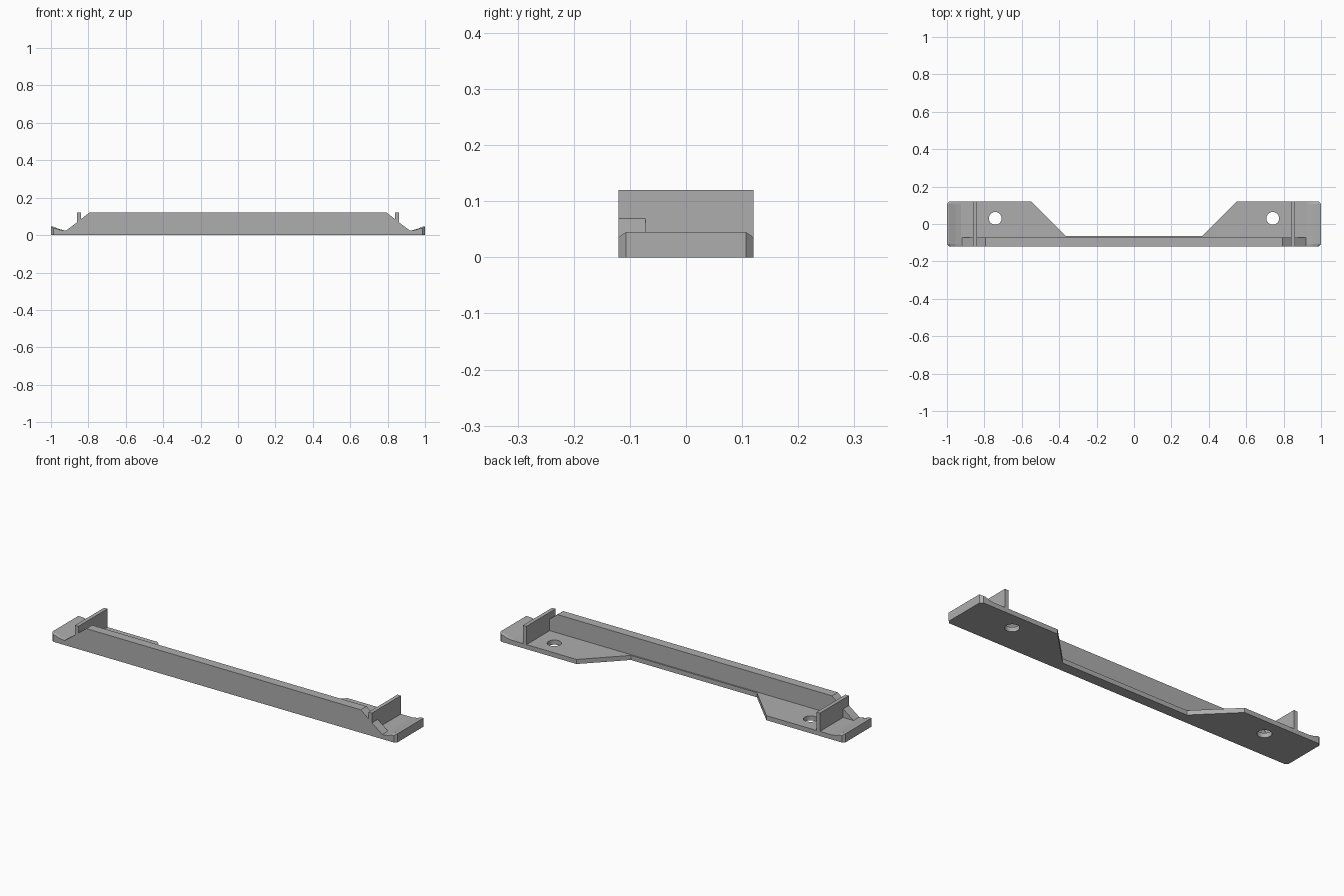
import bpy
import bmesh
from mathutils import Vector

old = bpy.data.objects.get("Cube")
if old:
    bpy.data.objects.remove(old, do_unlink=True)

GREY = (0.42, 0.42, 0.42, 1)
grey = bpy.data.materials.new("mid grey")
grey.use_nodes = True
grey.diffuse_color = GREY
grey.node_tree.nodes["Principled BSDF"].inputs["Base Color"].default_value = GREY

HALF = 0.12      # half depth
FLOOR = 0.024    # plate thickness
TOP = 0.12       # wall and fin height
BACK = -0.072    # rear face of the front wall
CUT = 0.013      # corner chamfer


def finish(name, bm):
    bmesh.ops.recalc_face_normals(bm, faces=bm.faces)
    mesh = bpy.data.meshes.new(name)
    bm.to_mesh(mesh)
    bm.free()
    mesh.materials.append(grey)
    obj = bpy.data.objects.new(name, mesh)
    bpy.context.collection.objects.link(obj)
    return obj


def prism(name, points, offset):
    """Extrude a closed outline by an offset."""
    bm = bmesh.new()
    face = bm.faces.new([bm.verts.new(p) for p in points])
    new = bmesh.ops.extrude_face_region(bm, geom=[face])["geom"]
    bmesh.ops.translate(bm, vec=Vector(offset),
                        verts=[v for v in new if isinstance(v, bmesh.types.BMVert)])
    return finish(name, bm)


def mirrored(half):
    """Close a right-hand outline with its mirror image."""
    return half + [(-x, y) for x, y in reversed(half)]


# Base plate with two wide mounting ends and a narrow middle
outline = mirrored([(1 - CUT, -HALF), (1, CUT - HALF), (1, HALF - CUT),
                    (1 - CUT, HALF), (0.55, HALF), (0.365, -0.065)])
plate = prism("base_plate", [(x, y, 0) for x, y in outline], (0, 0, FLOOR))

# Screw holes
for side in (-1, 1):
    bpy.ops.mesh.primitive_cylinder_add(vertices=32, radius=0.034, depth=0.2,
                                        location=(side * 0.742, 0.03, 0))
    cutter = bpy.context.object
    cutter.hide_render = True
    mod = plate.modifiers.new("hole", 'BOOLEAN')
    mod.operation = 'DIFFERENCE'
    mod.solver = 'EXACT'
    mod.object = cutter
    bpy.context.view_layer.objects.active = plate
    bpy.ops.object.modifier_apply(modifier=mod.name)
    bpy.data.objects.remove(cutter, do_unlink=True)

# Front wall with sloped ends, including the front ends of the fins
profile = mirrored([(0.92, FLOOR), (0.86, 0.069), (0.86, TOP),
                    (0.84, TOP), (0.84, 0.085), (0.795, TOP)])
prism("front_wall", [(x, -HALF, z) for x, z in profile], (0, BACK + HALF, 0))


def end_lip(name, side):
    """Loft a ramped lip whose front and rear ends are chamfered."""
    bm = bmesh.new()
    rings = []
    for y, reach, top in ((-HALF, 1 - CUT, 0.036), (CUT - HALF, 1, 0.045),
                          (HALF - CUT, 1, 0.045), (HALF, 1 - CUT, 0.036)):
        rise = top - FLOOR
        section = [(0.925, FLOOR), (reach, FLOOR), (reach, top),
                   (reach - 0.012, top), (0.955, FLOOR + 0.4 * rise)]
        rings.append([bm.verts.new((side * x, y, z)) for x, z in section])
    for a, b in zip(rings, rings[1:]):
        for i in range(len(a)):
            j = (i + 1) % len(a)
            bm.faces.new((a[i], a[j], b[j], b[i]))
    bm.faces.new(rings[0])
    bm.faces.new(rings[-1])
    return finish(name, bm)


# Upright fins and raised end lips
for label, side in (("left", 1), ("right", -1)):
    fin = [(0.84, FLOOR), (0.86, FLOOR), (0.86, TOP), (0.84, TOP)]
    prism(label + "_fin", [(side * x, BACK, z) for x, z in fin], (0, HALF - BACK, 0))
    end_lip(label + "_end_lip", side)
